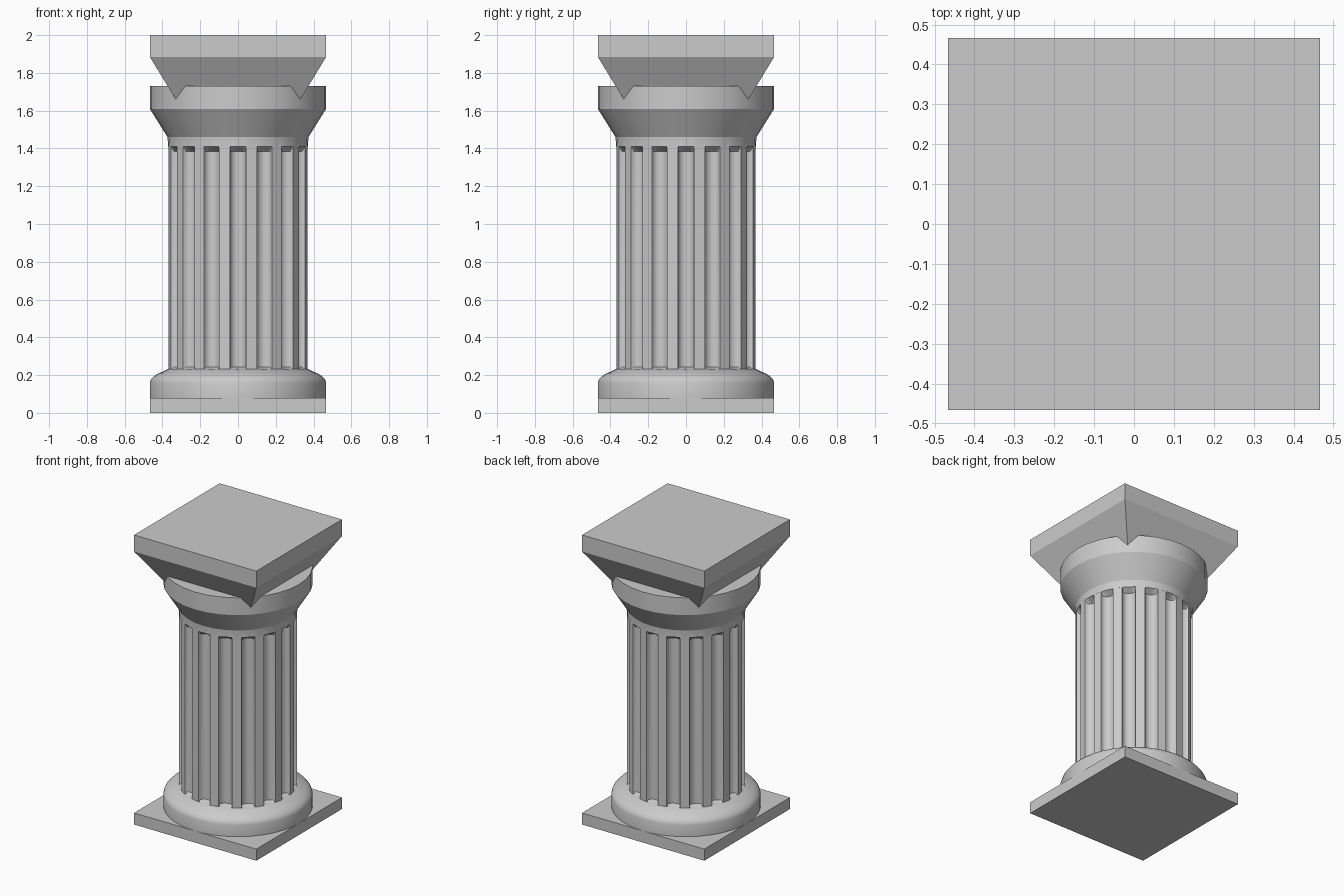
import bpy, bmesh, math

if "Cube" in bpy.data.objects:
    bpy.data.objects.remove(bpy.data.objects["Cube"])

stone = bpy.data.materials.new("grey stone")
stone.use_nodes = True
COLOUR = (0.6, 0.6, 0.6, 1)
stone.diffuse_color = COLOUR
stone.node_tree.nodes["Principled BSDF"].inputs["Base Color"].default_value = COLOUR


def loft(name, rings, smooth=None):
    """Skin a stack of equal-length point rings and cap both ends."""
    bm = bmesh.new()
    loops = [[bm.verts.new(p) for p in ring] for ring in rings]
    n = len(loops[0])
    for low, high in zip(loops, loops[1:]):
        for i in range(n):
            j = (i + 1) % n
            bm.faces.new((low[i], low[j], high[j], high[i]))
    bm.faces.new(loops[0][::-1])
    bm.faces.new(loops[-1])
    mesh = bpy.data.meshes.new(name)
    bm.to_mesh(mesh)
    bm.free()
    mesh.materials.append(stone)
    obj = bpy.data.objects.new(name, mesh)
    bpy.context.collection.objects.link(obj)
    if smooth:
        bpy.ops.object.select_all(action="DESELECT")
        obj.select_set(True)
        bpy.context.view_layer.objects.active = obj
        bpy.ops.object.shade_smooth_by_angle(angle=math.radians(smooth))
    return obj


def square(half, z):
    return [(x * half, y * half, z) for x, y in ((-1, -1), (1, -1), (1, 1), (-1, 1))]


def circle(radius, z, sides):
    turn = math.tau / sides
    return [(radius * math.cos(i * turn), radius * math.sin(i * turn), z) for i in range(sides)]


HALF = 0.467   # half width of slabs and mouldings
SHAFT = 0.37
FLUTES = 16
FLUTE_R = 0.043


def fluted(z, depth):
    """Shaft section: rounded grooves scaled by depth, with flat fillets between."""
    pts = []
    steps = 8
    for f in range(FLUTES):
        a = f * math.tau / FLUTES
        for k in range(steps + 1):
            t = math.pi * k / steps
            side = -FLUTE_R * math.cos(t)
            rim = math.sqrt(SHAFT ** 2 - side ** 2)
            r = rim - depth * FLUTE_R * math.sin(t)
            pts.append((r * math.cos(a) - side * math.sin(a),
                        r * math.sin(a) + side * math.cos(a), z))
    return pts


# Square plinth
loft("plinth", [square(HALF, 0), square(HALF, 0.08)])

# Rounded base moulding
base_profile = [(HALF, 0.08), (HALF, 0.16), (0.461, 0.178), (0.445, 0.195),
                (0.42, 0.21), (0.39, 0.222), (SHAFT, 0.232)]
loft("base_moulding", [circle(r, z, 64) for r, z in base_profile], 40)

# Fluted shaft with scalloped groove ends
loft("fluted_shaft", [fluted(z, d) for z, d in
                      ((0.2, 0), (0.23, 0), (0.243, 1), (1.385, 1), (1.41, 0), (1.44, 0))], 30)

# Flared round capital
capital_profile = [(SHAFT, 1.41), (SHAFT + 0.003, 1.46), (HALF, 1.61), (HALF, 1.73)]
loft("capital", [circle(r, z, 32) for r, z in capital_profile], 20)

# Square top slab whose tapered underside sinks into the capital
loft("top_slab", [square(0.324, 1.65), square(HALF, 1.885), square(HALF, 2)])
